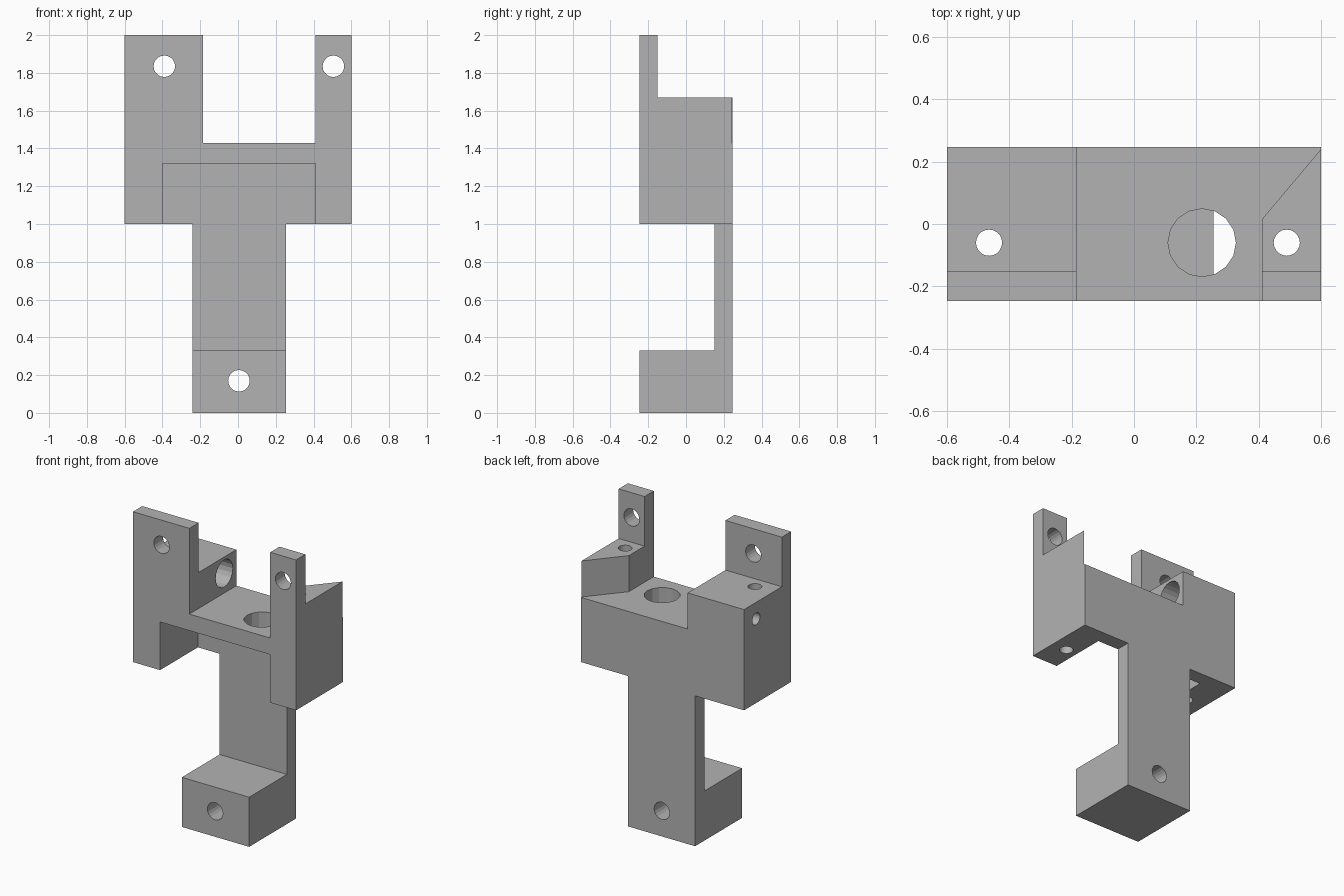
import bpy, bmesh, math
from mathutils import Matrix, Vector

cube = bpy.data.objects.get("Cube")
if cube:
    bpy.data.objects.remove(cube, do_unlink=True)

grey = bpy.data.materials.new("plain grey")
grey.use_nodes = True
colour = (0.45, 0.45, 0.45, 1)
grey.diffuse_color = colour
grey.node_tree.nodes["Principled BSDF"].inputs["Base Color"].default_value = colour


def make_object(name, bm):
    bmesh.ops.recalc_face_normals(bm, faces=bm.faces)
    mesh = bpy.data.meshes.new(name)
    bm.to_mesh(mesh)
    bm.free()
    mesh.materials.append(grey)
    obj = bpy.data.objects.new(name, mesh)
    bpy.context.collection.objects.link(obj)
    return obj


def prism(name, points, offset):
    """Extrude a flat outline of 3D points along an offset."""
    bm = bmesh.new()
    face = bm.faces.new([bm.verts.new(p) for p in points])
    result = bmesh.ops.extrude_face_region(bm, geom=[face])
    verts = [g for g in result["geom"] if isinstance(g, bmesh.types.BMVert)]
    bmesh.ops.translate(bm, verts=verts, vec=offset)
    return make_object(name, bm)


def box(name, x, y, z):
    outline = [(x[0], y[0], z[0]), (x[1], y[0], z[0]),
               (x[1], y[1], z[0]), (x[0], y[1], z[0])]
    return prism(name, outline, (0, 0, z[1] - z[0]))


def rod(name, start, end, radius, sides=20):
    start, end = Vector(start), Vector(end)
    axis = end - start
    turn = axis.to_track_quat("Z", "Y").to_matrix().to_4x4()
    bm = bmesh.new()
    bmesh.ops.create_cone(bm, cap_ends=True, segments=sides, radius1=radius,
                          radius2=radius, depth=axis.length,
                          matrix=Matrix.Translation((start + end) / 2) @ turn)
    return make_object(name, bm)


def cut(target, cutter):
    cutter.hide_render = True
    mod = target.modifiers.new("cut", "BOOLEAN")
    mod.operation = "DIFFERENCE"
    mod.solver = "EXACT"
    mod.object = cutter
    bpy.context.view_layer.objects.active = target
    bpy.ops.object.modifier_apply(modifier=mod.name)
    bpy.data.objects.remove(cutter, do_unlink=True)


# Bracket body: forked outline pushed through the full depth
BACK = 0.247
outline = [(-0.24, 0), (0.255, 0), (0.255, 1), (0.6, 1), (0.6, 2), (0.41, 2),
           (0.41, 1.43), (-0.185, 1.43), (-0.185, 2), (-0.6, 2), (-0.6, 1), (-0.24, 1)]
bracket = prism("bracket", [(x, -BACK, z) for x, z in outline], (0, 2 * BACK, 0))

# Front recess leaving the thin stem, and the space behind the upright tabs
cut(bracket, box("front_recess", (-0.4, 0.41), (-1, 0.15), (0.33, 1.32)))
cut(bracket, box("tab_clearance", (-1, 1), (-0.15, 1), (1.67, 2.5)))

# Slanted back of the narrow block
slant = [(0.4, 0.003), (0.61, 0.252), (0.61, 0.3), (0.4, 0.3)]
cut(bracket, prism("slant_cut", [(x, y, 1.43) for x, y in slant], (0, 0, 0.5)))

# Bolt holes from front to back
for x, z in [(-0.39, 1.835), (0.505, 1.835), (0.005, 0.17)]:
    cut(bracket, rod("bolt_hole", (x, -1, z), (x, 1, z), 0.057))

# Upright holes in both blocks and the large hole in the bridge
for x in (-0.465, 0.49):
    cut(bracket, rod("upright_hole", (x, -0.06, 0.9), (x, -0.06, 1.9), 0.042))
cut(bracket, rod("bridge_hole", (0.218, -0.06, 1.2), (0.218, -0.06, 1.6), 0.109, 16))

# Sideways counterbored hole in the wide block
cut(bracket, rod("side_hole", (-0.8, 0.12, 1.56), (-0.3, 0.12, 1.56), 0.04))
cut(bracket, rod("side_bore", (-0.49, 0.12, 1.56), (0, 0.12, 1.56), 0.09))
